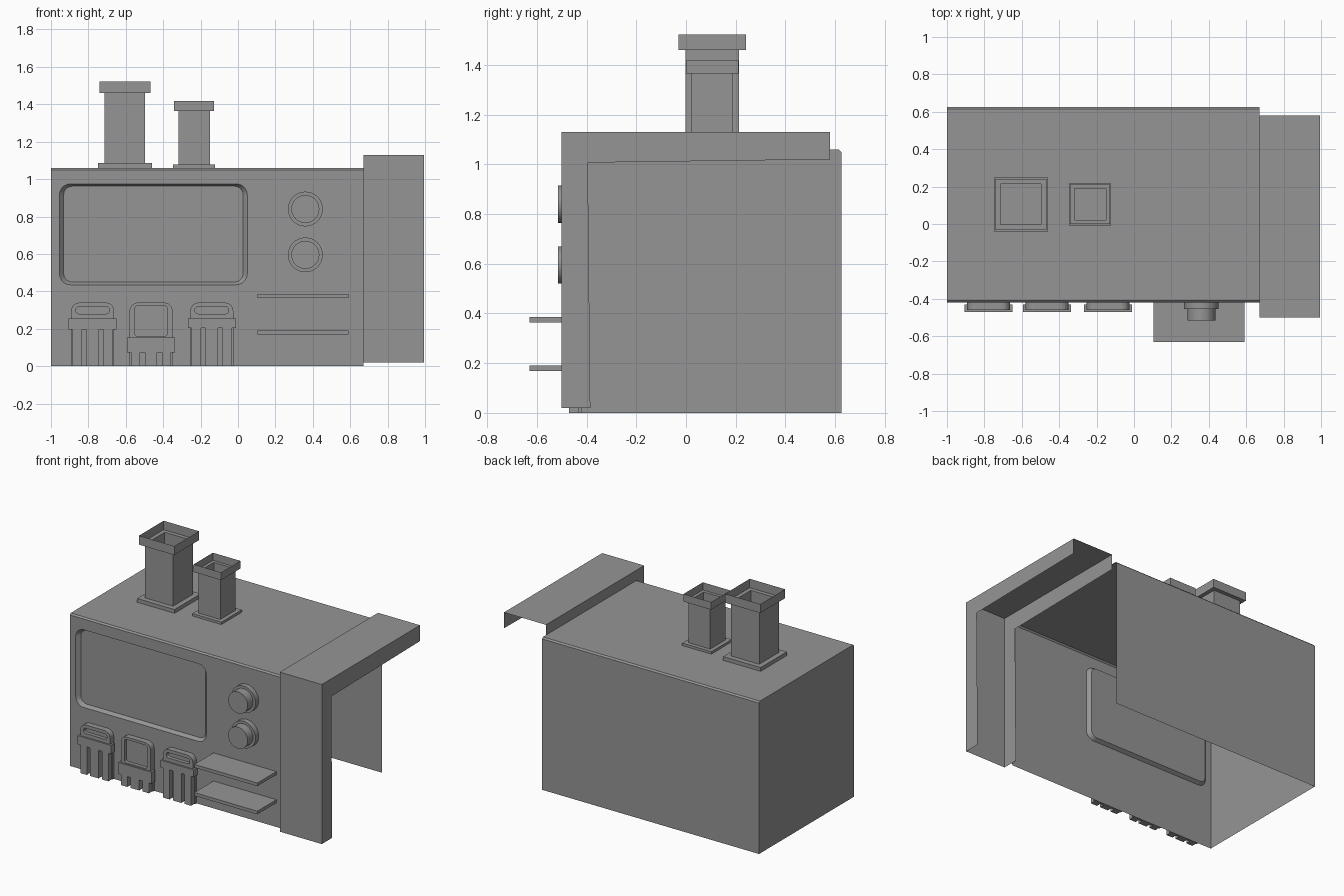
import bpy, bmesh
from math import sin, cos, pi

cube = bpy.data.objects.get("Cube")
if cube:
    bpy.data.objects.remove(cube, do_unlink=True)

grey = bpy.data.materials.new("plain grey")
grey.use_nodes = True
tone = (0.3, 0.3, 0.3, 1)
grey.diffuse_color = tone
grey.node_tree.nodes["Principled BSDF"].inputs["Base Color"].default_value = tone

FRONT = -0.42
LEFT_END, OPEN_END = -1.0, 0.67


def finish(bm, name, smooth=False):
    bmesh.ops.remove_doubles(bm, verts=bm.verts, dist=0.0001)
    bmesh.ops.recalc_face_normals(bm, faces=bm.faces)
    mesh = bpy.data.meshes.new(name)
    bm.to_mesh(mesh)
    bm.free()
    mesh.materials.append(grey)
    obj = bpy.data.objects.new(name, mesh)
    bpy.context.collection.objects.link(obj)
    if smooth:
        bpy.ops.object.select_all(action='DESELECT')
        bpy.context.view_layer.objects.active = obj
        obj.select_set(True)
        bpy.ops.object.shade_smooth_by_angle()
    return obj


def rect(x0, x1, z0, z1):
    return [(x0, z0), (x1, z0), (x1, z1), (x0, z1)]


def rounded(x0, x1, z0, z1, r, bottom=True, steps=5):
    """Rectangle outline with rounded corners; the lower pair is optional."""
    pts = []
    corners = [(x1 - r, z1 - r, 0), (x0 + r, z1 - r, 1),
               (x0 + r, z0 + r, 2), (x1 - r, z0 + r, 3)]
    for cx, cz, q in corners:
        if q > 1 and not bottom:
            pts.append((x0 if q == 2 else x1, z0))
            continue
        for i in range(steps + 1):
            a = (q + i / steps) * pi / 2
            pts.append((cx + r * cos(a), cz + r * sin(a)))
    return pts


def loop(bm, pts, y):
    vs = [bm.verts.new((x, y, z)) for x, z in pts]
    return vs, [bm.edges.new((vs[i - 1], vs[i])) for i in range(len(vs))]


def sheet(bm, outlines, y):
    """Flat face in the front plane; later outlines become holes."""
    edges = []
    for pts in outlines:
        edges += loop(bm, pts, y)[1]
    res = bmesh.ops.triangle_fill(bm, edges=edges, use_beauty=True, normal=(0, -1, 0))
    return [g for g in res["geom"] if isinstance(g, bmesh.types.BMFace)]


def plate(bm, outlines, back, front):
    faces = sheet(bm, outlines, back)
    res = bmesh.ops.extrude_face_region(bm, geom=faces, use_keep_orig=True)
    vs = [g for g in res["geom"] if isinstance(g, bmesh.types.BMVert)]
    bmesh.ops.translate(bm, verts=vs, vec=(0, front - back, 0))


def bridge(bm, a, b, closed=True):
    for i in range(0 if closed else 1, len(a)):
        bm.faces.new((a[i - 1], a[i], b[i], b[i - 1]))


# Hollow body, open below and at its left end
bm = bmesh.new()
section = [(0.625, 0), (0.625, 1.05), (0.615, 1.06), (-0.41, 1.06),
           (FRONT, 1.05), (FRONT, 0)]
ends = [[bm.verts.new((x, y, z)) for y, z in section] for x in (LEFT_END, OPEN_END)]
bridge(bm, ends[0][:5], ends[1][:5], closed=False)
bm.faces.new(ends[0])
window = rounded(-0.955, 0.05, 0.435, 0.975, 0.06)
sheet(bm, [rect(LEFT_END, OPEN_END, 0, 1.05), window], FRONT)
# Recessed window with a sloping rim
outer, _ = loop(bm, window, FRONT)
inner, _ = loop(bm, rounded(-0.932, 0.027, 0.45, 0.962, 0.045), FRONT + 0.025)
bridge(bm, outer, inner)
bm.faces.new(inner)
finish(bm, "body")

# Bent channel framing the open end
bm = bmesh.new()
bend = [(-0.385, 0.02), (-0.5, 0.02), (-0.5, 1.13), (0.58, 1.13),
        (0.58, 1.02), (-0.395, 1.007)]
sides = [[bm.verts.new((x, y, z)) for y, z in bend] for x in (0.672, 0.995)]
bridge(bm, sides[0][1:4], sides[1][1:4], closed=False)
for side in sides:
    bm.faces.new(side)
finish(bm, "end_channel")


# Square open chimneys
def chimney(name, cx, cy, profile):
    bm = bmesh.new()
    rings = []
    for h, z in profile:
        rings.append([bm.verts.new((cx + sx * h, cy + sy * h, z))
                      for sx, sy in ((-1, -1), (1, -1), (1, 1), (-1, 1))])
    for a, b in zip(rings, rings[1:]):
        bridge(bm, a, b)
    finish(bm, name)


chimney("large_chimney", -0.605, 0.105,
        [(0.144, 1.06), (0.144, 1.086), (0.108, 1.086), (0.108, 1.46),
         (0.136, 1.46), (0.136, 1.522)])
chimney("small_chimney", -0.235, 0.105,
        [(0.112, 1.06), (0.112, 1.077), (0.084, 1.077), (0.084, 1.365),
         (0.106, 1.365), (0.106, 1.418)])

# Round knobs on collars
for name, z in (("upper_knob", 0.84), ("lower_knob", 0.595)):
    bm = bmesh.new()
    rings = []
    for r, y in ((0.093, FRONT), (0.093, -0.455), (0.075, -0.455), (0.075, -0.515)):
        pts = [(0.36 + r * cos(i * pi / 16), z + r * sin(i * pi / 16)) for i in range(32)]
        rings.append(loop(bm, pts, y)[0])
    for a, b in zip(rings, rings[1:]):
        bridge(bm, a, b)
    bm.faces.new(rings[-1])
    finish(bm, name, smooth=True)

# Two thin shelves
for name, z in (("upper_shelf", 0.375), ("lower_shelf", 0.179)):
    bm = bmesh.new()
    plate(bm, [rect(0.105, 0.59, z - 0.011, z + 0.011)], FRONT, -0.63)
    finish(bm, name)


# Chair-like panels: slotted back, wide band and legs
def panel(name, cx, slot_half, slot_z, band, legs):
    bm = bmesh.new()
    back = rounded(cx - 0.115, cx + 0.115, 0, 0.34, 0.045, bottom=False)
    slot = rounded(cx - slot_half, cx + slot_half, *slot_z, 0.016)
    plate(bm, [back], FRONT, -0.435)
    upper = rounded(cx - 0.115, cx + 0.115, band[0], 0.34, 0.045, bottom=False)
    plate(bm, [upper, slot], -0.435, -0.46)
    plate(bm, [rect(cx - 0.128, cx + 0.128, *band)], -0.43, -0.47)
    for a, b in legs:
        plate(bm, [rect(cx + a, cx + b, 0, band[0])], -0.43, -0.47)
    finish(bm, name)


three_legs = [(-0.108, -0.058), (-0.033, 0.033), (0.058, 0.108)]
panel("right_panel", -0.777, 0.09, (0.28, 0.317), (0.195, 0.255), three_legs)
panel("middle_panel", -0.465, 0.087, (0.16, 0.322), (0.072, 0.152), three_legs)
panel("left_panel", -0.14, 0.09, (0.28, 0.317), (0.205, 0.255), three_legs)
